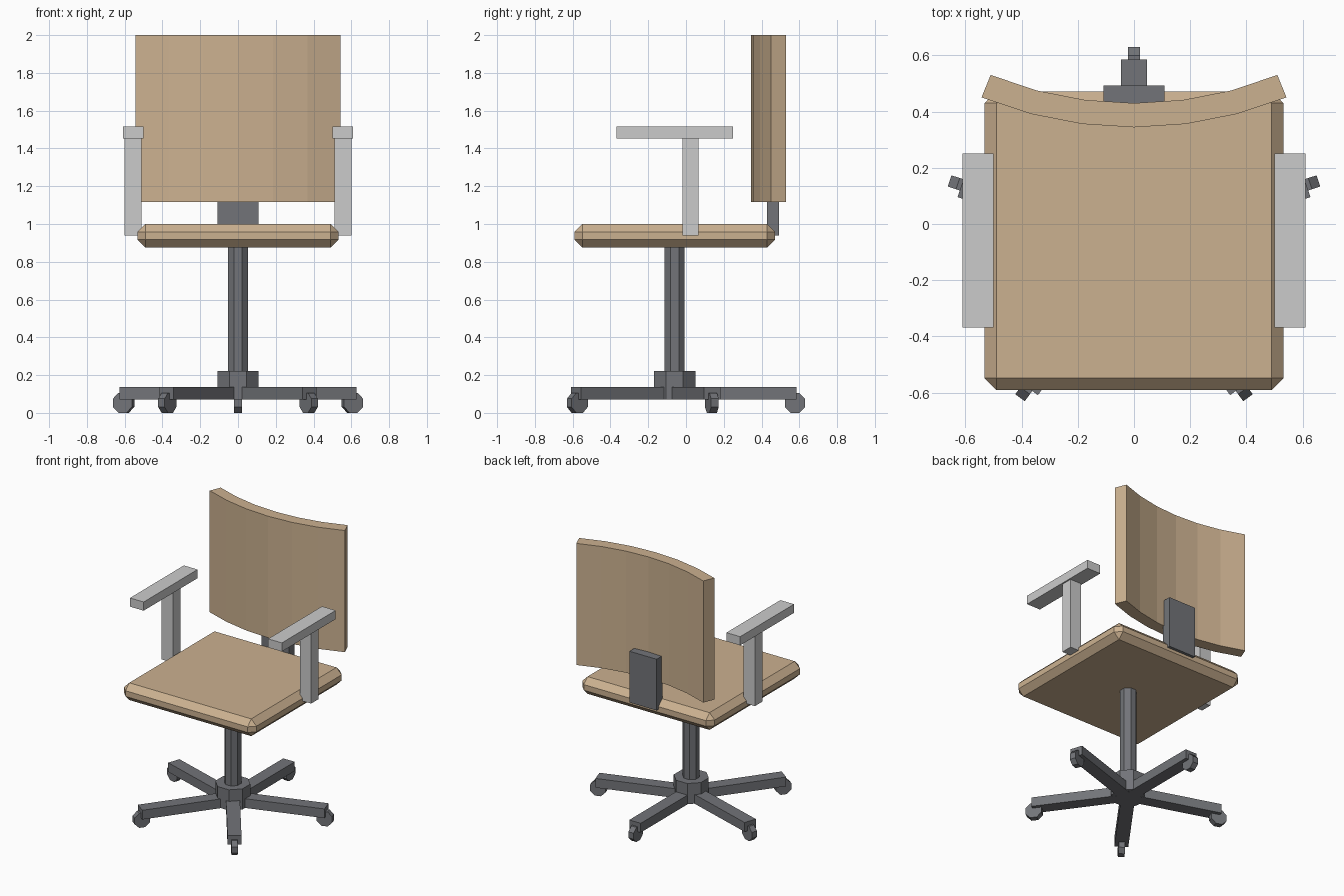
import bpy, bmesh
from math import sin, cos, pi, radians
from mathutils import Matrix, Vector

if "Cube" in bpy.data.objects:
    bpy.data.objects.remove(bpy.data.objects["Cube"])


def material(name, color):
    m = bpy.data.materials.new(name)
    m.diffuse_color = (*color, 1)
    m.use_nodes = True
    m.node_tree.nodes["Principled BSDF"].inputs["Base Color"].default_value = m.diffuse_color
    return m


TAN = material("tan_upholstery", (0.60, 0.44, 0.28))
DARK = material("dark_metal", (0.17, 0.175, 0.19))
CENTRE = Vector((0, -0.06, 0))     # axis of column and base


def finish(name, bm, mat=None):
    bmesh.ops.recalc_face_normals(bm, faces=bm.faces)
    me = bpy.data.meshes.new(name)
    bm.to_mesh(me)
    bm.free()
    ob = bpy.data.objects.new(name, me)
    bpy.context.collection.objects.link(ob)
    if mat:
        me.materials.append(mat)
    return ob


def box(name, lo, hi, mat=None):
    lo, hi = Vector(lo), Vector(hi)
    bm = bmesh.new()
    bmesh.ops.create_cube(bm, size=1, matrix=Matrix.Translation((lo + hi) / 2)
                          @ Matrix.Diagonal((*(hi - lo), 1)))
    return finish(name, bm, mat)


def prism(name, outline, offset, mat=None):
    """Extrude a closed outline of 3D points along an offset."""
    bm = bmesh.new()
    face = bm.faces.new([bm.verts.new(p) for p in outline])
    ext = bmesh.ops.extrude_face_region(bm, geom=[face], use_keep_orig=True)
    verts = [v for v in ext["geom"] if isinstance(v, bmesh.types.BMVert)]
    bmesh.ops.translate(bm, verts=verts, vec=offset)
    return finish(name, bm, mat)


def octagon(apothem):
    r = apothem / cos(pi / 8)
    return [(r * cos(pi / 8 + k * pi / 4), r * sin(pi / 8 + k * pi / 4)) for k in range(8)]


def place(ob, angle=0):
    ob.matrix_world = Matrix.Translation(CENTRE) @ Matrix.Rotation(angle, 4, 'Z')


# Seat cushion with chamfered edges
seat = box("seat", (-0.532, -0.59, 0.875), (0.532, 0.472, 1.0), TAN)
bevel = seat.modifiers.new("chamfer", 'BEVEL')
bevel.width = 0.042
bevel.segments = 1

# Curved backrest in six flat segments
angles = [radians(22.2) * k / 3 for k in range(-3, 4)]
front = [(1.436 * sin(a), 1.78 - 1.436 * cos(a), 1.117) for a in angles]
rear = [(1.35 * sin(a), 1.78 - 1.35 * cos(a), 1.117) for a in angles]
prism("backrest", front + rear[::-1], (0, 0, 0.883), TAN)

# Bracket joining seat and backrest
box("back_bracket", (-0.109, 0.428, 0.938), (0.109, 0.493, 1.31), DARK)

# Armrests, mirrored
for name, lo, hi in (("arm_post", (0.51, -0.018, 0.938), (0.6, 0.066, 1.455)),
                     ("arm_pad", (0.5, -0.368, 1.452), (0.61, 0.25, 1.515))):
    box(name, lo, hi).modifiers.new("mirror", 'MIRROR')

# Column and hub
place(prism("column", [(x, y, 0.2) for x, y in octagon(0.053)], (0, 0, 0.69), DARK))
place(prism("hub", [(x, y, 0.071) for x, y in octagon(0.109)], (0, 0, 0.15), DARK))

# Five base legs with caster wheels
for i in range(5):
    a = pi / 2 + i * 2 * pi / 5
    place(box(f"base_leg_{i + 1}", (0, -0.046, 0.07), (0.645, 0.046, 0.137), DARK), a)
    wheel = [(0.637 + x, -0.021, 0.053 + z) for x, z in octagon(0.053)]
    place(prism(f"caster_{i + 1}", wheel, (0, 0.042, 0), DARK), a)
